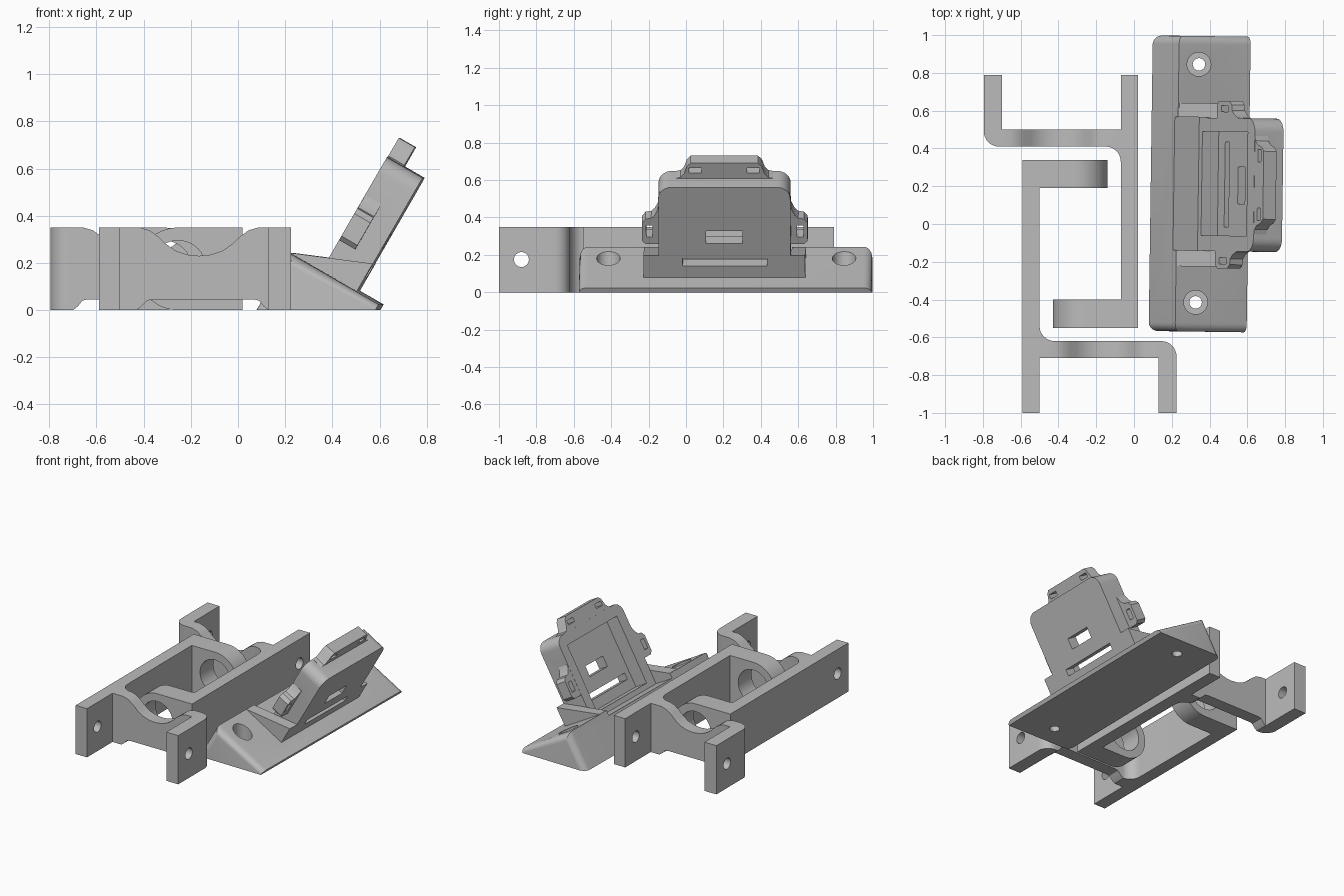
import bpy, bmesh, math
from mathutils import Matrix, Vector

if "Cube" in bpy.data.objects:
    bpy.data.objects.remove(bpy.data.objects["Cube"])

mat = bpy.data.materials.new("plain grey")
mat.diffuse_color = (0.5, 0.5, 0.5, 1)
mat.use_nodes = True
mat.node_tree.nodes["Principled BSDF"].inputs["Base Color"].default_value = mat.diffuse_color

PLAN = Matrix.Identity(4)                                   # outline in x,y, depth z
FRONT = Matrix(((1, 0, 0, 0), (0, 0, 1, 0), (0, 1, 0, 0), (0, 0, 0, 1)))  # x,z depth y
SIDE = Matrix(((0, 0, 1, 0), (1, 0, 0, 0), (0, 1, 0, 0), (0, 0, 0, 1)))   # y,z depth x
# tilted frame: u climbs the panel, v is the panel normal
C, S = math.cos(math.radians(60)), math.sin(math.radians(60))
OX, OZ = 0.51, 0.08
PANEL = Matrix(((0, C, -S, OX), (1, 0, 0, 0), (0, S, C, OZ), (0, 0, 0, 1)))  # y,u depth v
WEDGE = Matrix(((-S, C, 0, OX), (0, 0, 1, 0), (C, S, 0, OZ), (0, 0, 0, 1)))  # v,u depth y


def arc(cx, cy, r, a0, a1, n=8):
    return [(cx + r * math.cos(math.radians(a0 + (a1 - a0) * i / n)),
             cy + r * math.sin(math.radians(a0 + (a1 - a0) * i / n))) for i in range(n + 1)]


def circle(cx, cy, r, n=40):
    return arc(cx, cy, r, 0, 360, n)[:-1]


def rect(a0, a1, b0, b1):
    return [(a0, b0), (a1, b0), (a1, b1), (a0, b1)]


def prism(name, pts, d0, d1, m=PLAN):
    bm = bmesh.new()
    lo = [bm.verts.new(m @ Vector((a, b, d0))) for a, b in pts]
    hi = [bm.verts.new(m @ Vector((a, b, d1))) for a, b in pts]
    bm.faces.new(lo)
    bm.faces.new(hi)
    n = len(pts)
    for i in range(n):
        j = (i + 1) % n
        bm.faces.new((lo[i], lo[j], hi[j], hi[i]))
    bmesh.ops.recalc_face_normals(bm, faces=bm.faces)
    me = bpy.data.meshes.new(name)
    bm.to_mesh(me)
    bm.free()
    me.materials.append(mat)
    ob = bpy.data.objects.new(name, me)
    bpy.context.collection.objects.link(ob)
    return ob


def combine(ob, other, op):
    mod = ob.modifiers.new("bool", 'BOOLEAN')
    mod.operation, mod.solver, mod.object = op, 'EXACT', other
    bpy.context.view_layer.objects.active = ob
    bpy.ops.object.modifier_apply(modifier=mod.name)
    bpy.data.objects.remove(other)


def add(ob, *args):
    combine(ob, prism("part", *args), 'UNION')


def cut(ob, *args):
    combine(ob, prism("cutter", *args), 'DIFFERENCE')


def smooth(ob):
    bpy.ops.object.select_all(action='DESELECT')
    ob.select_set(True)
    bpy.context.view_layer.objects.active = ob
    bpy.ops.object.shade_smooth_by_angle(angle=math.radians(30))


# ---- hinge bracket: long plate, bridge and short leg ----
H = 0.35
outline = [(-.59, -1), (-.50, -1), (-.50, -.71), (.13, -.71), (.13, -1), (.225, -1)]
outline += arc(.145, -.70, .08, 0, 90)
outline += arc(-.42, -.54, .08, 270, 180)
outline += [(-.50, .34), (-.59, .34)]
bracket = prism("bracket_left", outline, 0, H)
# round-ended bearing arm
arm = [(-.585, 0)] + arc(-.315, H / 2, H / 2, -90, 90, 24) + [(-.585, H)]
add(bracket, arm, .19, .34, FRONT)
cut(bracket, circle(-.315, H / 2, .12), .1, .4, FRONT)
# scooped top and raised underside of the bridge
half = [(.25, .4), (.25, .35), (.21, .338), (.175, .313), (.14, .28), (.10, .252), (.05, .235)]
scoop = [(-.165 - a, b) for a, b in half] + [(-.165, .23)] + [(-.165 + a, b) for a, b in half[::-1]]
cut(bracket, scoop, -.75, -.60, FRONT)
cut(bracket, [(-.43, -.05), (-.43, 0), (-.41, .015), (-.385, .04), (-.36, .045), (.07, .045),
              (.09, .04), (.11, .015), (.129, 0), (.129, -.05)], -.75, -.60, FRONT)
# screw holes through plate and leg
cut(bracket, circle(-.88, .175, .04, 24), -.7, .3, SIDE)
smooth(bracket)

# second bracket, turned half a turn
other = bracket.copy()
other.data = bracket.data.copy()
other.name = "bracket_right"
bpy.context.collection.objects.link(other)
other.data.transform(Matrix.Translation((-.57, -.21, 0)) @ Matrix.Rotation(math.pi, 4, 'Z'))

# ---- tilted holder: wedge base ----
Y0, Y1, MID = -.57, .995, .21
holder = prism("tilted_holder", [(.325, 0), (-.112, 0), (-.112, -.0277), (.325, -.28)], Y0, Y1, WEDGE)
bm = bmesh.new()
bm.from_mesh(holder.data)
ends = []
for e in bm.edges:
    a, b = e.verts
    d = (b.co - a.co)
    top = min(a.co.z, b.co.z) > .02
    left = max(a.co.x, b.co.x) < .3
    if abs(d.y) < .001 and (top or left):
        ends.append(e)
bmesh.ops.bevel(bm, geom=ends, offset=.045, segments=6, profile=.5, affect='EDGES')
bm.to_mesh(holder.data)
bm.free()

# gussets with a channel between them
add(holder, [(0, -.02), (0, .135), (.32, .002), (.32, -.02)], -.225, .64, WEDGE)
cut(holder, rect(-.14, .565, -.035, .6), .17, .6, PANEL)

# upright panel with rounded top corners
W = .353
body = [(MID - W, -.05), (MID + W, -.05)]
body += arc(MID + W - .07, .485, .07, 0, 90) + arc(MID - W + .07, .485, .07, 90, 180)
add(holder, body, 0, .175, PANEL)

# side ears and top tab
ear = [(-.03, .15), (.07, .15), (.09, .17), (.09, .28), (.07, .305), (.04, .31),
       (.02, .33), (.002, .37), (-.03, .37)]
for s in (-1, 1):
    add(holder, [(MID + s * (W + a), b) for a, b in ear], .095, .174, PANEL)
side = [(.26, .53), (.26, .556), (.235, .562), (.215, .585), (.20, .63), (.18, .65)]
tab = [(MID - a, b) for a, b in side] + [(MID + a, b) for a, b in side[::-1]]
add(holder, tab, .095, .174, PANEL)

# tray recess, panel windows, strap slots
cut(holder, rect(-.06, .49, 0, .48), .075, .3, PANEL)
cut(holder, rect(-.015, .435, .07, .115), -.1, .3, PANEL)
cut(holder, rect(.11, .305, .21, .285), -.1, .3, PANEL)
for s in (-1, 1):
    y = MID + s * (W + .05)
    cut(holder, rect(y - .017, y + .017, .195, .265), 0, .3, PANEL)
    y = MID + s * .155
    cut(holder, rect(y - .033, y + .033, .59, .62), 0, .3, PANEL)

# counterbored mounting holes
for y in (-.415, .845):
    cut(holder, circle(.335, y, .033, 24), -.1, .4)
    cut(holder, circle(.335, y, .063, 32), .09, .4)
smooth(holder)

# slight turn of the holder in plan
pivot = Vector((.35, MID, 0))
holder.data.transform(Matrix.Translation(pivot) @ Matrix.Rotation(math.radians(-.8), 4, 'Z')
                      @ Matrix.Translation(-pivot))
